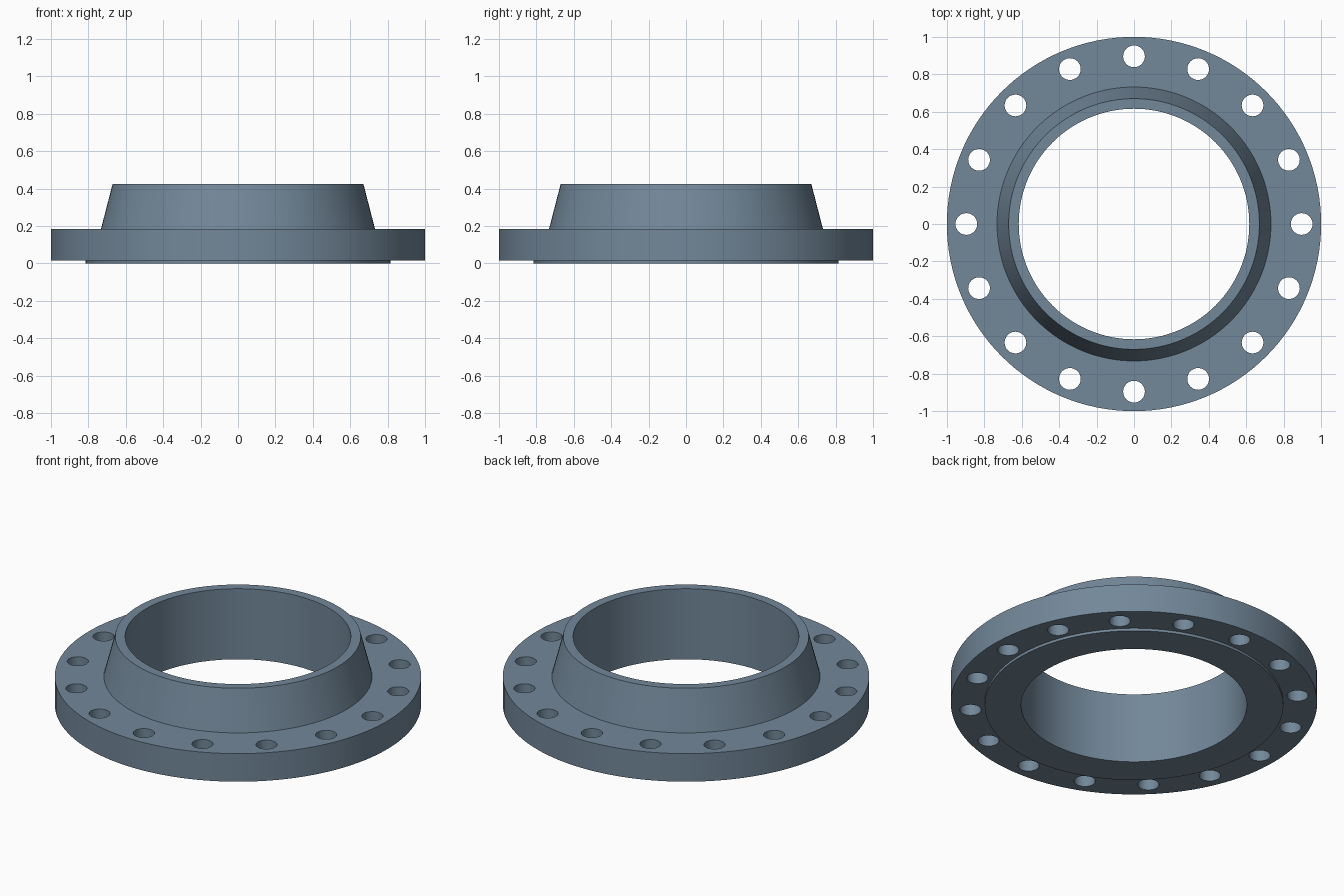
import bpy, bmesh
from math import cos, sin, pi, radians
from mathutils import Matrix

if "Cube" in bpy.data.objects:
    bpy.data.objects.remove(bpy.data.objects["Cube"])

SEGMENTS = 128
HOLES, HOLE_RADIUS, BOLT_CIRCLE = 16, 0.058, 0.896


def make_object(name, bm):
    bmesh.ops.recalc_face_normals(bm, faces=bm.faces)
    mesh = bpy.data.meshes.new(name)
    bm.to_mesh(mesh)
    bm.free()
    obj = bpy.data.objects.new(name, mesh)
    bpy.context.collection.objects.link(obj)
    return obj


def lathe(name, profile):
    """Revolve a closed (radius, z) profile around z."""
    bm = bmesh.new()
    rings = []
    for i in range(SEGMENTS):
        a = 2 * pi * i / SEGMENTS
        rings.append([bm.verts.new((r * cos(a), r * sin(a), z)) for r, z in profile])
    n = len(profile)
    for i in range(SEGMENTS):
        p, q = rings[i], rings[(i + 1) % SEGMENTS]
        for j in range(n):
            k = (j + 1) % n
            bm.faces.new((p[j], q[j], q[k], p[k]))
    return make_object(name, bm)


# Blue-grey steel
steel = bpy.data.materials.new("steel")
steel.diffuse_color = (0.17, 0.245, 0.32, 1.0)
steel.use_nodes = True
steel.node_tree.nodes["Principled BSDF"].inputs["Base Color"].default_value = steel.diffuse_color

# Weld neck flange: bore, raised face, disc, tapered hub
flange = lathe("pipe_flange", [
    (0.616, 0.0), (0.815, 0.0), (0.815, 0.016), (1.0, 0.016),
    (1.0, 0.185), (0.732, 0.185), (0.67, 0.425), (0.616, 0.425)])
flange.data.materials.append(steel)

# Ring of bolt hole cutters
bm = bmesh.new()
for i in range(HOLES):
    a = 2 * pi * i / HOLES
    bmesh.ops.create_cone(
        bm, cap_ends=True, segments=32, radius1=HOLE_RADIUS, radius2=HOLE_RADIUS,
        depth=0.4,
        matrix=Matrix.Translation((BOLT_CIRCLE * cos(a), BOLT_CIRCLE * sin(a), 0.1)))
cutter = make_object("bolt_hole_cutter", bm)
cutter.data.materials.append(steel)
cutter.hide_render = True

# Drill the holes
bpy.context.view_layer.objects.active = flange
flange.select_set(True)
drill = flange.modifiers.new("bolt_holes", 'BOOLEAN')
drill.operation = 'DIFFERENCE'
drill.solver = 'EXACT'
drill.object = cutter
bpy.ops.object.modifier_apply(modifier=drill.name)
bpy.data.objects.remove(cutter)

# Smooth the round walls, keep rims crisp
bpy.ops.object.shade_smooth_by_angle(angle=radians(13))
